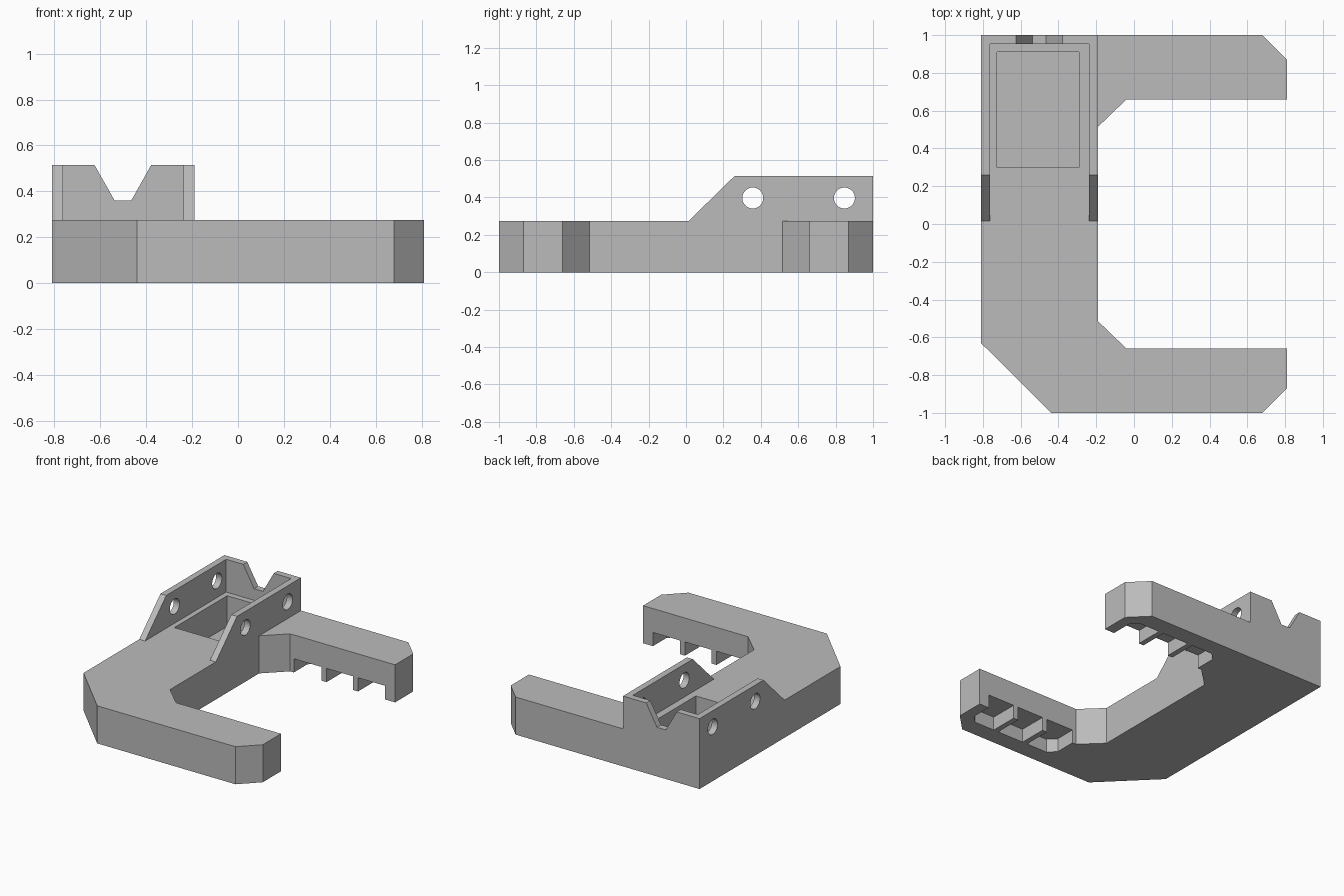
import bpy
import bmesh
from mathutils import Vector

if "Cube" in bpy.data.objects:
    bpy.data.objects.remove(bpy.data.objects["Cube"], do_unlink=True)

GREY = (0.5, 0.5, 0.5, 1)
plastic = bpy.data.materials.new("grey plastic")
plastic.use_nodes = True
plastic.diffuse_color = GREY
plastic.node_tree.nodes["Principled BSDF"].inputs["Base Color"].default_value = GREY

# Axis maps: where a 2D profile point and its extrusion depth go
PLAN = lambda a, b, d: Vector((a, b, d))
SIDE = lambda a, b, d: Vector((d, a, b))
FRONT = lambda a, b, d: Vector((a, d, b))


def prism(name, profile, low, high, axes=PLAN):
    """Extrude a 2D profile from low to high along the remaining axis."""
    bm = bmesh.new()
    face = bm.faces.new([bm.verts.new(axes(a, b, low)) for a, b in profile])
    moved = bmesh.ops.extrude_face_region(bm, geom=[face])["geom"]
    verts = [g for g in moved if isinstance(g, bmesh.types.BMVert)]
    bmesh.ops.translate(bm, verts=verts, vec=axes(0, 0, high - low))
    bmesh.ops.recalc_face_normals(bm, faces=bm.faces)
    mesh = bpy.data.meshes.new(name)
    bm.to_mesh(mesh)
    bm.free()
    mesh.materials.append(plastic)
    obj = bpy.data.objects.new(name, mesh)
    bpy.context.collection.objects.link(obj)
    return obj


def rect(a0, a1, b0, b1):
    return [(a0, b0), (a1, b0), (a1, b1), (a0, b1)]


def cut(target, cutters):
    """Subtract the cutters, bake the result and remove them."""
    for cutter in cutters:
        cutter.hide_render = True
        mod = target.modifiers.new("cut", "BOOLEAN")
        mod.operation = "DIFFERENCE"
        mod.solver = "EXACT"
        mod.object = cutter
    bpy.context.view_layer.update()
    graph = bpy.context.evaluated_depsgraph_get()
    baked = bpy.data.meshes.new_from_object(target.evaluated_get(graph))
    target.modifiers.clear()
    target.data = baked
    for cutter in cutters:
        bpy.data.objects.remove(cutter, do_unlink=True)


DECK, TOP = 0.275, 0.515
X0, X1 = -0.81, 0.81
SPINE = -0.19
WALL = 0.047

# C-shaped body with two arms
body = prism("body", [
    (X0, 1), (0.68, 1), (X1, 0.87), (X1, 0.66), (-0.04, 0.66), (SPINE, 0.515),
    (SPINE, -0.515), (-0.04, -0.66), (X1, -0.66), (X1, -0.87), (0.68, -1),
    (-0.44, -1), (X0, -0.63)], 0, DECK)

# Deck pocket and the chamfered slots under the inner edge of both arms
cutters = [prism("pocket_cutter", rect(-0.725, -0.29, 0.3, 0.91), 0.05, 0.4)]
for s in (-1, 1):
    slot = [(-0.01, 0.6), (-0.01, 0.815), (0.045, 0.87),
            (0.675, 0.87), (0.73, 0.815), (0.73, 0.6)]
    cutters.append(prism("slot_cutter", [(x, s * y) for x, y in slot], -0.1, 0.1))
cut(body, cutters)

# Ribs dividing each slot into three bays
for s, side in ((-1, "front"), (1, "back")):
    for i in range(2):
        x = 0.215 + 0.255 * i
        prism(f"{side}_arm_rib_{i + 1}",
              rect(x, x + 0.04, s * 0.66, s * 0.875), 0, 0.102)

# Sloped side walls with two round holes each
for name, x in (("right_wall", X0), ("left_wall", SPINE - WALL)):
    wall = prism(name, [(0.015, DECK), (0.26, TOP), (1, TOP), (1, DECK)],
                 x, x + WALL, SIDE)
    drills = []
    for y in (0.357, 0.847):
        bpy.ops.mesh.primitive_cylinder_add(
            vertices=32, radius=0.056, depth=0.3,
            location=(x, y, 0.397), rotation=(0, 1.5707963, 0))
        drills.append(bpy.context.object)
    cut(wall, drills)

# Back wall with a V notch
prism("back_wall", [
    (X0 + WALL, DECK), (SPINE - WALL, DECK), (SPINE - WALL, TOP), (-0.378, TOP),
    (-0.465, 0.36), (-0.537, 0.36), (-0.625, TOP), (X0 + WALL, TOP)],
    1 - WALL, 1, FRONT)
